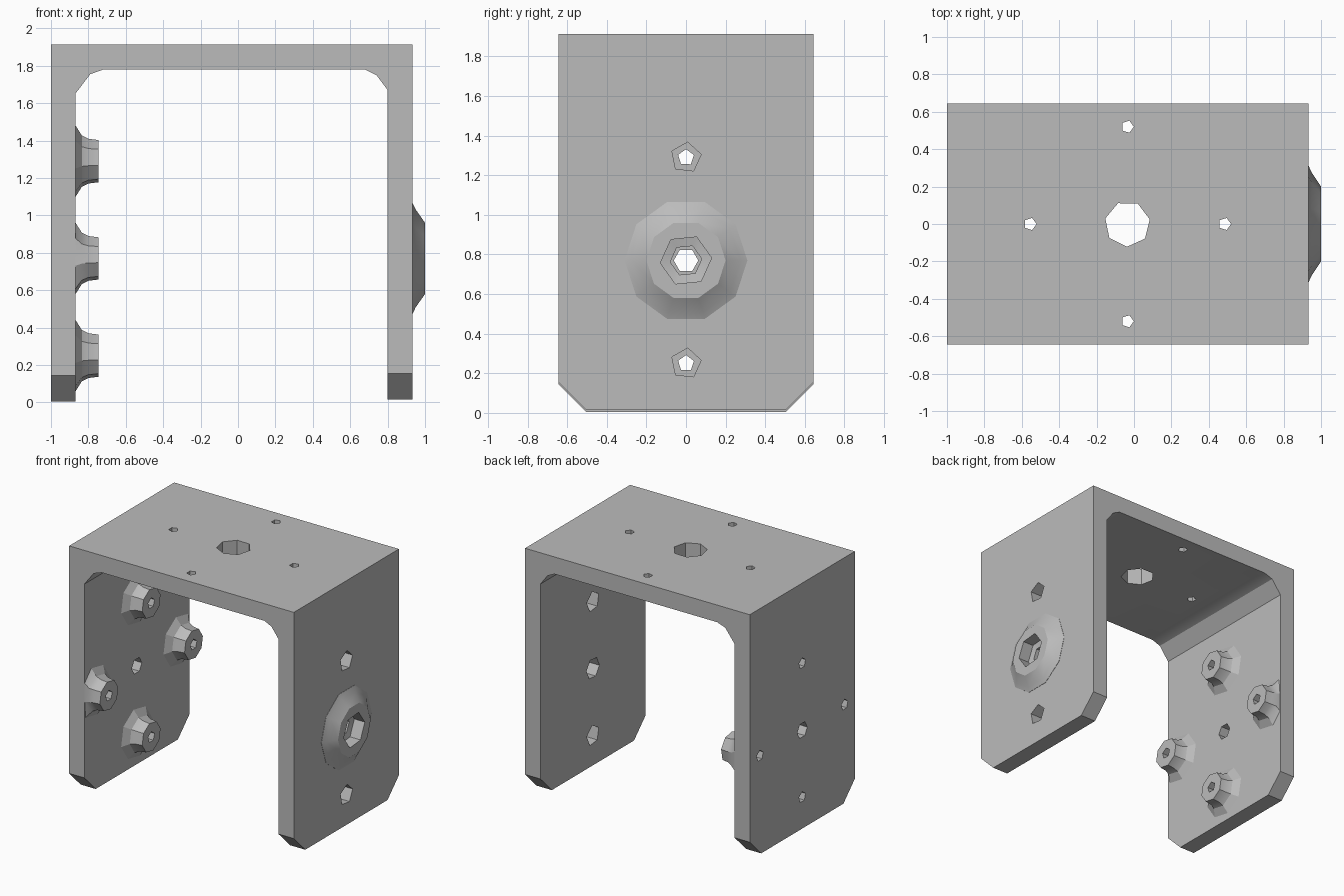
import bpy, bmesh, math
from mathutils import Vector

cube = bpy.data.objects.get("Cube")
if cube:
    bpy.data.objects.remove(cube)

HALF_DEPTH = 0.645
AXIS_Z = 0.77      # height of the wall hole pattern
MID_X = -0.035     # centre of the top hole pattern
SPREAD = 0.52      # distance of the small holes from the pattern centre

grey = bpy.data.materials.new("plain_grey")
grey.use_nodes = True
colour = (0.5, 0.5, 0.5, 1)
grey.diffuse_color = colour
grey.node_tree.nodes["Principled BSDF"].inputs["Base Color"].default_value = colour


def make_object(name, bm):
    bmesh.ops.recalc_face_normals(bm, faces=bm.faces)
    mesh = bpy.data.meshes.new(name)
    bm.to_mesh(mesh)
    bm.free()
    mesh.materials.append(grey)
    obj = bpy.data.objects.new(name, mesh)
    bpy.context.collection.objects.link(obj)
    return obj


def turn(bm, profile, centre, axis, sides, phase=0.0):
    """Closed turned solid; profile is (position along axis, radius)."""
    rings = []
    for t, r in profile:
        ring = []
        for i in range(sides):
            a = phase + 2 * math.pi * i / sides
            u, v = r * math.cos(a), r * math.sin(a)
            if axis == "X":
                y = max(-HALF_DEPTH + 0.004, min(HALF_DEPTH - 0.004, centre[0] + u))
                p = Vector((t, y, centre[1] + v))
            else:
                p = Vector((centre[0] + u, centre[1] + v, t))
            ring.append(bm.verts.new(p))
        rings.append(ring)
    for a, b in zip(rings, rings[1:]):
        for i in range(sides):
            j = (i + 1) % sides
            bm.faces.new((a[i], a[j], b[j], b[i]))
    bm.faces.new(rings[0])
    bm.faces.new(rings[-1])


def around(cx, cy):
    return [(cx + SPREAD, cy), (cx - SPREAD, cy), (cx, cy + SPREAD), (cx, cy - SPREAD)]


# Bracket body: U profile extruded in depth, lower corners chamfered
outline = [(-1, 0.005), (-0.87, 0.005), (-0.87, 1.65), (-0.79, 1.755), (-0.72, 1.78),
           (0.68, 1.78), (0.74, 1.75), (0.80, 1.67), (0.80, 0.015), (0.932, 0.015),
           (0.932, 1.913), (-1, 1.913)]
bm = bmesh.new()
face = bm.faces.new([bm.verts.new((x, -HALF_DEPTH, z)) for x, z in outline])
extruded = bmesh.ops.extrude_face_region(bm, geom=[face])
bmesh.ops.translate(bm, vec=(0, 2 * HALF_DEPTH, 0),
                    verts=[g for g in extruded["geom"] if isinstance(g, bmesh.types.BMVert)])
bmesh.ops.recalc_face_normals(bm, faces=bm.faces)
corners = [e for e in bm.edges
           if all(v.co.z < 0.1 for v in e.verts)
           and abs(e.verts[0].co.y - e.verts[1].co.y) < 0.01]
bmesh.ops.bevel(bm, geom=corners, offset=0.14, segments=1, affect="EDGES")
bracket = make_object("bracket", bm)

# Flared bosses: four inside the right wall, a wide one outside the left wall
bm = bmesh.new()
for spot in around(0, AXIS_Z):
    turn(bm, [(-0.92, 0.21), (-0.872, 0.20), (-0.835, 0.14), (-0.80, 0.122), (-0.745, 0.115)],
         spot, "X", 8, 0.2)
turn(bm, [(0.88, 0.31), (0.934, 0.31), (0.95, 0.275), (1.0, 0.2)], (0, AXIS_Z), "X", 10)
bosses = make_object("boss_shapes", bm)

# Drills for every hole
bm = bmesh.new()
for spot in around(0, AXIS_Z):
    turn(bm, [(-1.1, 0.042), (-0.6, 0.042)], spot, "X", 5, 0.3)
turn(bm, [(-1.1, 0.062), (-0.6, 0.062)], (0, AXIS_Z), "X", 6)
for side in (-1, 1):
    turn(bm, [(0.7, 0.078), (1.1, 0.078)], (0, AXIS_Z + side * SPREAD), "X", 5, 0.2)
turn(bm, [(0.7, 0.08), (0.9, 0.08), (0.91, 0.13), (1.1, 0.13)], (0, AXIS_Z), "X", 6, 0.1)
for spot in around(MID_X, 0):
    turn(bm, [(1.6, 0.034), (2.1, 0.034)], spot, "Z", 5)
turn(bm, [(1.6, 0.122), (2.1, 0.122)], (MID_X, 0), "Z", 7, 0.2)
drills = make_object("hole_drills", bm)

# Join the bosses, then cut the holes
bpy.context.view_layer.objects.active = bracket
bracket.select_set(True)
for tool, operation in ((bosses, "UNION"), (drills, "DIFFERENCE")):
    tool.hide_render = True
    mod = bracket.modifiers.new(operation.title(), "BOOLEAN")
    mod.object = tool
    mod.operation = operation
    mod.solver = "EXACT"
    bpy.ops.object.modifier_apply(modifier=mod.name)
    bpy.data.objects.remove(tool)
bpy.ops.object.shade_smooth_by_angle(angle=math.radians(24))
